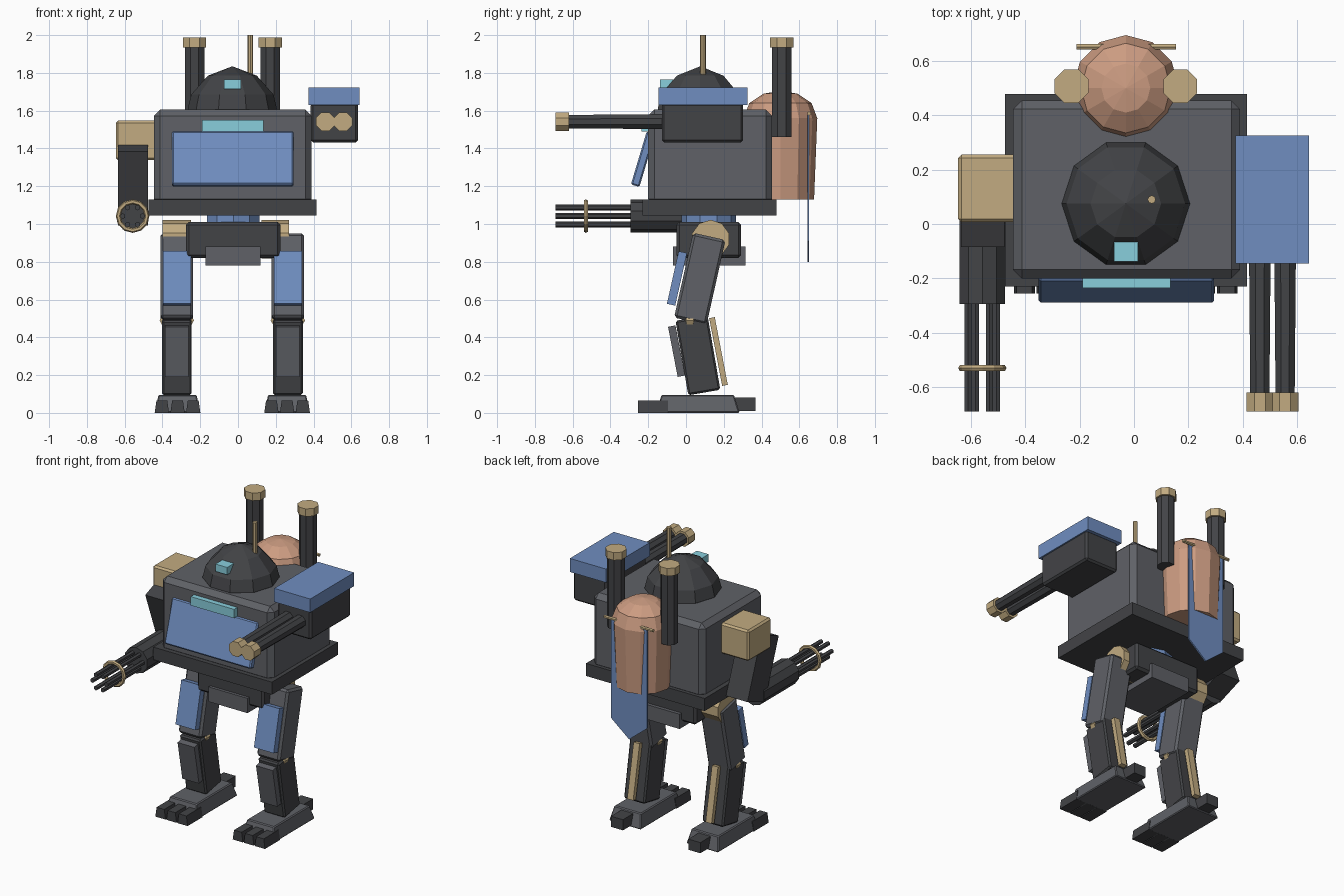
import bpy, bmesh, math
from mathutils import Matrix, Vector

if "Cube" in bpy.data.objects:
    bpy.data.objects.remove(bpy.data.objects["Cube"])


def mat(name, r, g, b):
    m = bpy.data.materials.new(name)
    m.diffuse_color = (r, g, b, 1)
    m.use_nodes = True
    m.node_tree.nodes["Principled BSDF"].inputs["Base Color"].default_value = m.diffuse_color
    return m


STEEL = mat("steel", .115, .12, .135)
DARK = mat("dark_steel", .055, .057, .062)
BLUE = mat("blue_armour", .16, .27, .53)
TAN = mat("tan_metal", .54, .41, .22)
CYAN = mat("cyan_glass", .25, .62, .72)
COPPER = mat("copper", .60, .33, .22)
MID = -0.03  # symmetry plane of hull and legs


def finish(name, bm, material, matrix):
    bmesh.ops.recalc_face_normals(bm, faces=bm.faces)
    me = bpy.data.meshes.new(name)
    bm.to_mesh(me)
    bm.free()
    me.materials.append(material)
    ob = bpy.data.objects.new(name, me)
    ob.matrix_world = matrix
    bpy.context.collection.objects.link(ob)
    return ob


def box(name, centre, size, material, rx=0, bevel=0, taper=(1, 1)):
    bm = bmesh.new()
    bmesh.ops.create_cube(bm, size=1)
    for v in bm.verts:
        tx, ty = taper if v.co.z > 0 else (1, 1)
        v.co = Vector((v.co.x * size[0] * tx, v.co.y * size[1] * ty, v.co.z * size[2]))
    if bevel:
        bmesh.ops.bevel(bm, geom=bm.edges[:], offset=bevel, segments=1, affect='EDGES')
    return finish(name, bm, material, Matrix.Translation(centre) @ Matrix.Rotation(rx, 4, 'X'))


def span(name, x, y, z, material, **kw):
    """Box given by its (min, max) ranges."""
    return box(name, [(a + b) / 2 for a, b in (x, y, z)], [b - a for a, b in (x, y, z)], material, **kw)


def rod(name, p, q, r, material, sides=8, r2=None, phase=0):
    """Cylinder or cone from p to q."""
    p, q = Vector(p), Vector(q)
    bm = bmesh.new()
    bmesh.ops.create_cone(bm, cap_ends=True, segments=sides, radius1=r,
                          radius2=r if r2 is None else r2, depth=(q - p).length)
    turn = (q - p).to_track_quat('Z', 'Y').to_matrix().to_4x4()
    return finish(name, bm, material, Matrix.Translation((p + q) / 2) @ turn @ Matrix.Rotation(phase, 4, 'Z'))


def lathe(name, x, y, profile, sides, material):
    """Closed solid of rings (r, z), topped by a point at the last entry."""
    bm = bmesh.new()
    rings = [[bm.verts.new((r * math.cos(2 * math.pi * i / sides), r * math.sin(2 * math.pi * i / sides), z))
              for i in range(sides)] for r, z in profile[:-1]]
    tip = bm.verts.new((0, 0, profile[-1][1]))
    bm.faces.new(rings[0])
    for i in range(sides):
        j = (i + 1) % sides
        for a, b in zip(rings, rings[1:]):
            bm.faces.new((a[i], a[j], b[j], b[i]))
        bm.faces.new((rings[-1][i], rings[-1][j], tip))
    return finish(name, bm, material, Matrix.Translation((x, y, 0)))


# Hull and deck
span("hull", (-.445, .39), (-.2, .455), (1.10, 1.605), STEEL, bevel=.032)
span("deck_slab", (-.475, .415), (-.23, .478), (1.045, 1.13), DARK)
box("front_plate", (MID + .002, -.227, 1.344), (.645, .047, .295), BLUE, rx=-.29, bevel=.008)
span("visor", (-.19, .135), (-.235, -.19), (1.49, 1.55), CYAN)

# Turret dome with sensor and antenna
lathe("dome", MID, .075, [(.236, 1.59), (.236, 1.61), (.218, 1.685), (.13, 1.785), (0, 1.835)], 10, DARK)
span("sensor", (-.073, .015), (-.138, -.05), (1.715, 1.765), CYAN)
rod("antenna", (.065, .09, 1.7), (.065, .09, 2.0), .015, TAN)

# Exhaust stacks
for side, x in (("left", -.23), ("right", .17)):
    rod(side + "_stack", (x, .507, 1.46), (x, .507, 1.94), .056, DARK, phase=math.pi / 8)
    rod(side + "_stack_cap", (x, .507, 1.935), (x, .507, 1.987), .067, TAN, phase=math.pi / 8)

# Rear tank with hanging banner
lathe("rear_tank", MID, .5, [(.178, 1.13), (.195, 1.56), (.165, 1.64), (.09, 1.69), (0, 1.705)], 12, COPPER)
rod("banner_rod", (-.212, .652, 1.585), (.155, .652, 1.585), .011, TAN, 6)
bm = bmesh.new()
outline = [(-.135, 1.59), (.135, 1.59), (.135, .91), (0, .8), (-.135, .91)]
face = bm.faces.new([bm.verts.new((x, 0, z)) for x, z in outline])
new = bmesh.ops.extrude_face_region(bm, geom=[face])["geom"]
bmesh.ops.translate(bm, vec=(0, .01, 0), verts=[v for v in new if isinstance(v, bmesh.types.BMVert)])
finish("banner", bm, BLUE, Matrix.Translation((MID, .642, 0)))

# Twin cannon pod
span("cannon_pod", (.385, .635), (-.128, .303), (1.432, 1.64), DARK, bevel=.012)
span("cannon_pod_lid", (.373, .643), (-.145, .325), (1.63, 1.722), BLUE)
for i, x in enumerate((.463, .556)):
    rod(f"cannon_barrel_{i}", (x, -.1, 1.542), (x, -.64, 1.542), .043, DARK, r2=.038, phase=math.pi / 8)
    rod(f"cannon_muzzle_{i}", (x, -.62, 1.542), (x, -.69, 1.542), .053, TAN, phase=math.pi / 8)

# Arm with rotary gun
span("shoulder", (-.647, -.43), (.007, .255), (1.338, 1.547), TAN, bevel=.012)
box("upper_arm", (-.556, .083, 1.223), (.16, .2, .42), DARK, rx=.36)
gx, gz = -.558, 1.042
rod("gun_housing", (gx, .08, gz), (gx, -.295, gz), .088, DARK, 10)
for i in range(6):
    a = i * math.pi / 3
    x, z = gx + .052 * math.cos(a), gz + .052 * math.sin(a)
    rod(f"gun_barrel_{i}", (x, -.28, z), (x, -.69, z), .015, DARK, 6)
bpy.ops.mesh.primitive_torus_add(location=(gx, -.53, gz), rotation=(math.pi / 2, 0, 0), major_radius=.076,
                                 minor_radius=.013, major_segments=12, minor_segments=6)
bpy.context.object.name = "gun_ring"
bpy.context.object.data.materials.append(TAN)

# Waist and pelvis
rod("waist", (MID + .005, .12, .98), (MID + .005, .12, 1.05), .145, BLUE, 10)
span("pelvis", (-.275, .225), (-.05, .292), (.82, 1.01), DARK, bevel=.015)
span("pelvis_keel", (-.172, .12), (-.07, .315), (.78, .88), STEEL)

# Legs
hips = {"left": (-.40, -.25), "right": (.125, .27)}
for side, s in (("left", -1), ("right", 1)):
    x, n = MID + s * .294, side + "_"
    a, b = hips[side]
    rod(n + "hip", (a, .13, .92), (b, .13, .92), .102, TAN, 10)
    box(n + "thigh", (x, .073, .71), (.172, .176, .46), STEEL, rx=-.22, bevel=.014)
    box(n + "thigh_plate", (x, -.048, .712), (.148, .045, .285), BLUE, rx=-.22)
    bm = bmesh.new()
    bmesh.ops.create_uvsphere(bm, u_segments=6, v_segments=6, radius=1)
    finish(n + "knee", bm, TAN, Matrix.Translation((x, .02, .49)) @ Matrix.Diagonal((.105, .04, .045, 1)))
    box(n + "shin", (x, .063, .305), (.158, .172, .40), DARK, rx=.17, bevel=.01)
    box(n + "shin_plate", (x, -.05, .327), (.125, .04, .27), STEEL, rx=.19)
    box(n + "calf_strut", (x, .172, .325), (.045, .03, .365), TAN, rx=.19)
    fx = MID + s * .29
    box(n + "foot", (fx, .062, .048), (.24, .445, .095), STEEL, bevel=.006, taper=(.84, .86))
    for i in (-1, 0, 1):
        box(f"{n}toe_{i + 2}", (fx + i * .083, -.175, .033), (.076, .16, .066), DARK, taper=(.75, 1))
    span(n + "heel", (fx - .045, fx + .045), (.22, .368), (.01, .082), DARK)
